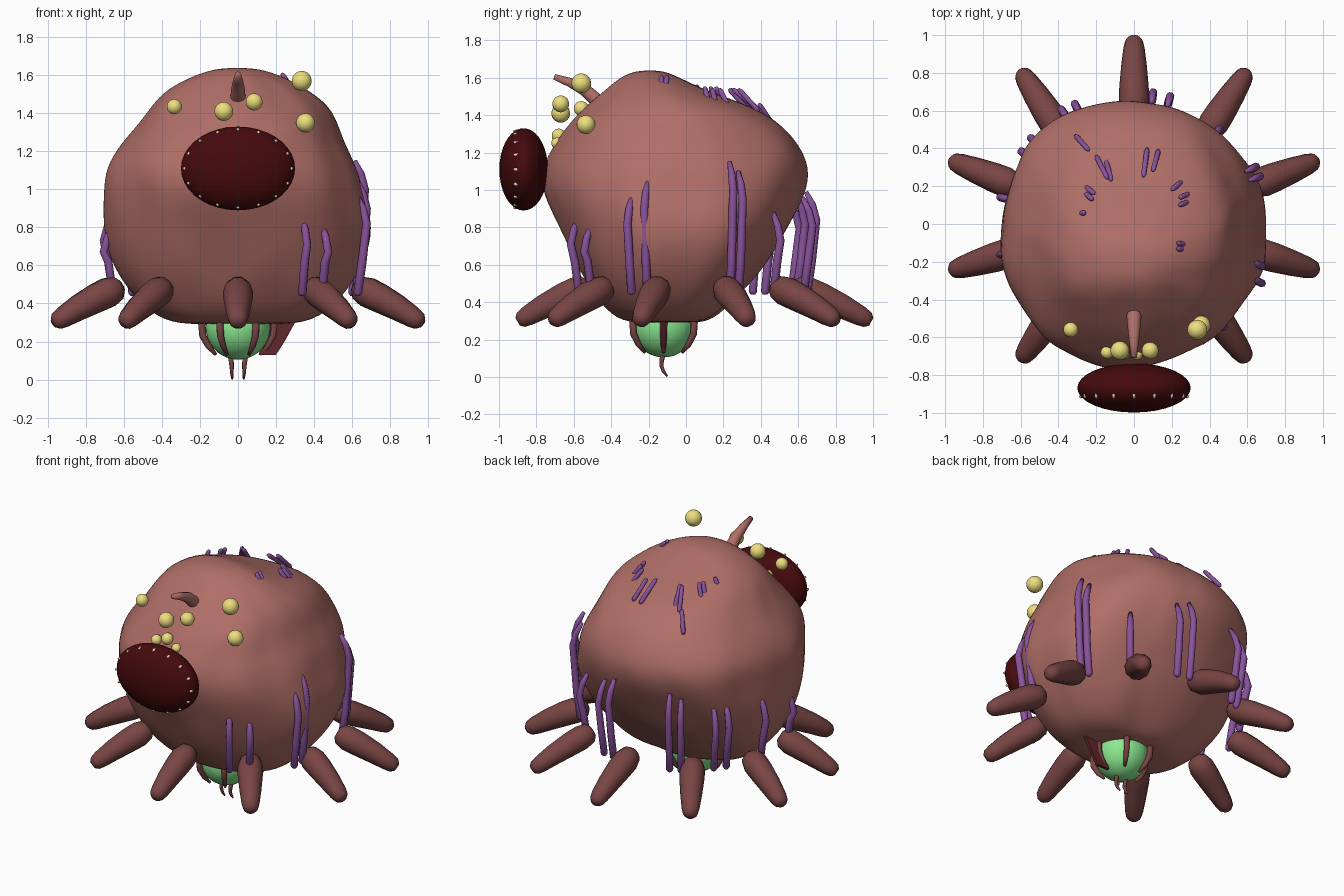
import bpy, bmesh, math
from mathutils import Vector, noise


def material(name, rgb):
    m = bpy.data.materials.new(name)
    m.diffuse_color = (*rgb, 1)
    return m


SKIN = material("skin", (0.43, 0.155, 0.135))
LEG = material("leg_red", (0.19, 0.06, 0.058))
PURPLE = material("purple", (0.25, 0.085, 0.33))
DARK = material("dark_red", (0.06, 0.003, 0.004))
WEB = material("web_red", (0.12, 0.02, 0.025))
YELLOW = material("yellow", (0.85, 0.74, 0.21))
GREEN = material("green", (0.26, 0.82, 0.28))
BONE = material("bone", (0.80, 0.72, 0.58))


def finish(name, bm, mat, smooth=True):
    bmesh.ops.recalc_face_normals(bm, faces=bm.faces)
    me = bpy.data.meshes.new(name)
    for f in bm.faces:
        f.smooth = smooth
    bm.to_mesh(me)
    bm.free()
    me.materials.append(mat)
    ob = bpy.data.objects.new(name, me)
    bpy.context.collection.objects.link(ob)
    return ob


def skin_rings(bm, rings):
    n = len(rings[0])
    for a, b in zip(rings, rings[1:]):
        for i in range(n):
            bm.faces.new((a[i], a[(i + 1) % n], b[(i + 1) % n], b[i]))
    bm.faces.new(rings[0])
    bm.faces.new(rings[-1])


def tube(name, pts, radii, mat, sides=10):
    """Sweep a circle of changing radius along a path."""
    pts = [Vector(p) for p in pts]
    bm, rings, q, prev = bmesh.new(), [], None, None
    for i, (p, r) in enumerate(zip(pts, radii)):
        t = (pts[min(i + 1, len(pts) - 1)] - pts[max(i - 1, 0)]).normalized()
        q = Vector((0, 0, 1)).rotation_difference(t) if q is None else prev.rotation_difference(t) @ q
        prev = t
        rings.append([bm.verts.new(p + q @ Vector((r * math.cos(a), r * math.sin(a), 0)))
                      for a in (math.tau * k / sides for k in range(sides))])
    skin_rings(bm, rings)
    return finish(name, bm, mat)


def ball(name, loc, scale, mat, seg=24):
    bm = bmesh.new()
    bmesh.ops.create_uvsphere(bm, u_segments=seg, v_segments=seg // 2 + 2, radius=1)
    for v in bm.verts:
        v.co = Vector(loc) + Vector(c * s for c, s in zip(v.co, scale))
    return finish(name, bm, mat)


# lumpy body: z, x min, x max, y front, y back
SECTIONS = [
    (0.29, -0.20, 0.20, -0.24, 0.04), (0.30, -0.38, 0.40, -0.37, 0.14),
    (0.42, -0.56, 0.56, -0.48, 0.28), (0.60, -0.67, 0.67, -0.58, 0.42),
    (0.80, -0.71, 0.72, -0.67, 0.54), (0.98, -0.71, 0.67, -0.77, 0.64),
    (1.12, -0.69, 0.63, -0.77, 0.66), (1.24, -0.61, 0.57, -0.70, 0.60),
    (1.34, -0.53, 0.53, -0.64, 0.51), (1.44, -0.46, 0.48, -0.54, 0.37),
    (1.53, -0.38, 0.37, -0.43, 0.11), (1.61, -0.20, 0.20, -0.34, -0.05),
    (1.64, -0.07, 0.07, -0.25, -0.14)]
bm, rings, N = bmesh.new(), [], 48
for z, x0, x1, y0, y1 in SECTIONS:
    ring = []
    for k in range(N):
        a = math.tau * k / N
        c, s = math.cos(a), math.sin(a)
        e = 2 / 2.3 if s > 0 else 2 / 2.05       # squarer at the back
        p = Vector(((x0 + x1) / 2 + (x1 - x0) / 2 * math.copysign(abs(c) ** e, c),
                    (y0 + y1) / 2 + (y1 - y0) / 2 * math.copysign(abs(s) ** e, s), z))
        out = Vector((c, s, 0))
        lump = 0.03 * noise.noise(p * 3.5) + 0.014 * noise.noise(p * 8)
        ring.append(bm.verts.new(p + out * lump))
    rings.append(ring)
skin_rings(bm, rings)
body = finish("body", bm, SKIN)
sub = body.modifiers.new("round", 'SUBSURF')
sub.levels = sub.render_levels = 2

# ten stubby legs in a ring
for i in range(10):
    a = math.tau * (i + 0.5) / 10
    c, s = math.cos(a), math.sin(a)
    root = Vector((0.68 * c, 0.03 + 0.58 * s, 0.475))
    tip = Vector((1.02 * c, 0.045 + 0.945 * s, 0.295))
    ts = (-0.1, -0.04, 0.1, 0.3, 0.6, 0.85, 0.95, 1.0)
    pts = [root.lerp(tip, t) + Vector((0, 0, 0.01 * math.sin(max(t, 0) * math.pi))) for t in ts]
    tube(f"leg_{i}", pts, (0.035, 0.065, 0.08, 0.078, 0.068, 0.056, 0.046, 0.025), LEG)

# mouth with a ring of teeth
ball("mouth", (0, -0.868, 1.11), (0.3, 0.13, 0.22), DARK, 32)
for i in range(16):
    a = math.tau * i / 16 + math.pi / 2
    c, s = math.cos(a), math.sin(a)
    base = Vector((0.275 * c, -0.89, 1.11 + 0.2 * s))
    tip = Vector((0.284 * c, -0.922, 1.11 + 0.206 * s))
    tube(f"tooth_{i}", [base, tip], (0.016, 0.006), BONE, 6)

# scattered eyes: x, y, z, radius
EYES = [(-0.335, -0.56, 1.435, 0.04), (-0.075, -0.67, 1.41, 0.05), (0.085, -0.67, 1.46, 0.045),
        (0.335, -0.56, 1.57, 0.053), (0.355, -0.535, 1.35, 0.05), (-0.143, -0.68, 1.26, 0.034),
        (-0.06, -0.68, 1.29, 0.038), (0.016, -0.69, 1.25, 0.03)]
for i, (x, y, z, r) in enumerate(EYES):
    ball(f"eye_{i}", (x, y, z), (r, r, r), YELLOW, 18)

# forehead horn
tube("horn", [(0, -0.40, 1.43), (0, -0.48, 1.48), (0, -0.54, 1.535), (0, -0.62, 1.575), (0, -0.705, 1.605)],
     (0.042, 0.04, 0.035, 0.026, 0.016), SKIN)

# hanging tendrils: x, y, top z
HANGING = [(0.36, -0.61, 0.84), (0.47, -0.54, 0.80), (0.67, -0.22, 1.03), (0.67, -0.31, 0.95),
           (0.66, 0.25, 1.13), (0.64, 0.30, 1.08), (0.45, 0.50, 0.86), (0.10, 0.69, 0.97),
           (0.19, 0.67, 0.94), (-0.31, 0.63, 0.95), (-0.38, 0.60, 0.92), (-0.54, 0.45, 0.85),
           (-0.59, 0.38, 0.87), (-0.70, 0.14, 0.86), (-0.70, -0.16, 0.80)]
for i, (x, y, top) in enumerate(HANGING):
    path = [(x * f, y * f, z) for f, z in
            ((0.93, top + 0.02), (0.98, top - 0.05), (1.01, top - 0.13), (0.975, 0.62), (0.94, 0.455), (0.94, 0.44))]
    tube(f"hanging_tendril_{i}", path, (0.012, 0.02, 0.022, 0.023, 0.023, 0.012), PURPLE, 8)

# tendril ends on the crown: inner x, y, outer x, y, top z
CROWN = [(0.05, 0.25, 0.07, 0.40, 1.54), (0.10, 0.28, 0.13, 0.39, 1.54), (-0.14, 0.24, -0.20, 0.36, 1.54),
         (-0.12, 0.23, -0.15, 0.34, 1.54), (-0.24, 0.39, -0.31, 0.47, 1.46), (-0.21, 0.16, -0.27, 0.21, 1.55),
         (-0.22, 0.13, -0.28, 0.18, 1.55), (-0.26, 0.06, -0.31, 0.05, 1.56), (0.20, 0.18, 0.27, 0.24, 1.54),
         (0.24, 0.14, 0.32, 0.17, 1.54), (0.24, 0.10, 0.32, 0.13, 1.55), (0.23, -0.10, 0.31, -0.12, 1.61),
         (0.23, -0.13, 0.30, -0.14, 1.61)]
for i, (x0, y0, x1, y1, z) in enumerate(CROWN):
    a, b = Vector((x0, y0, z)), Vector((x1, y1, z - 0.12))
    tube(f"crown_tendril_{i}", [a.lerp(b, t) for t in (0, 0.1, 0.9, 1)], (0.008, 0.014, 0.014, 0.008), PURPLE, 8)

# green orb underneath, gripped by claws
ball("orb", (0, -0.12, 0.275), (0.17, 0.17, 0.17), GREEN, 32)
for i in range(6):
    a = math.tau * i / 6
    path = [(r * math.cos(a), -0.12 + r * math.sin(a), z) for r, z in
            ((0.16, 0.35), (0.19, 0.29), (0.185, 0.23), (0.155, 0.175), (0.115, 0.13))]
    tube(f"claw_{i}", path, (0.018, 0.02, 0.019, 0.016, 0.008), LEG, 8)

# thin web on one claw
bm = bmesh.new()
outline = ((0.11, 0.13), (0.20, 0.13), (0.245, 0.2), (0.30, 0.30), (0.14, 0.33))
skin_rings(bm, [[bm.verts.new((x, y, z)) for x, z in outline] for y in (-0.13, -0.11)])
finish("claw_web", bm, WEB, smooth=False)

# two small tails below the orb
for side in (-1, 1):
    tube("tail_left" if side < 0 else "tail_right",
         [(side * x, y, z) for x, y, z in
          ((0.04, -0.12, 0.13), (0.035, -0.13, 0.09), (0.033, -0.132, 0.06), (0.032, -0.12, 0.03), (0.03, -0.10, 0.003))],
         (0.014, 0.013, 0.011, 0.009, 0.005), LEG, 8)
